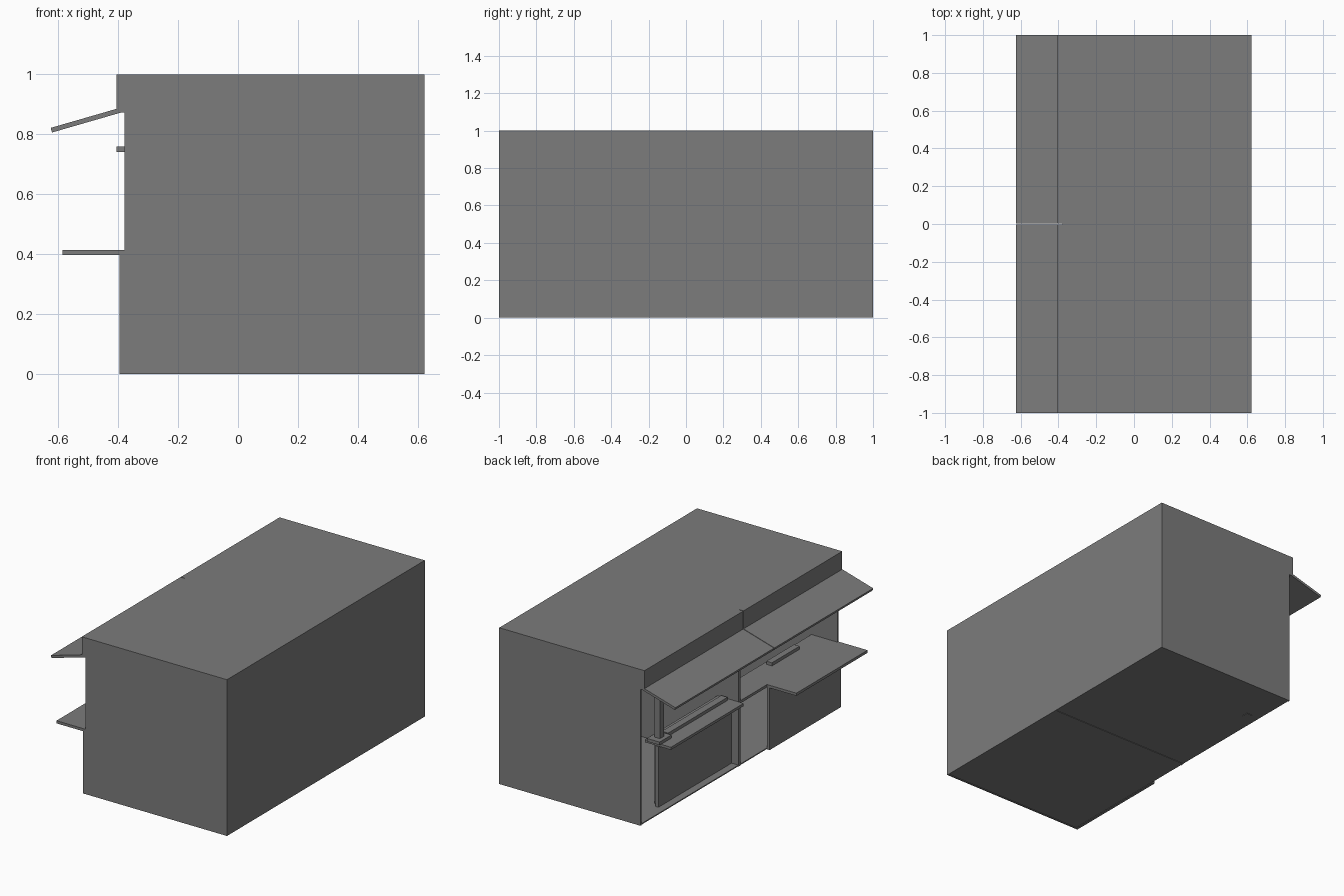
import bpy
import math

cube = bpy.data.objects.get("Cube")
if cube:
    bpy.data.objects.remove(cube, do_unlink=True)

grey = bpy.data.materials.new("plain_grey")
grey.use_nodes = True
colour = (0.2, 0.2, 0.2, 1)
grey.diffuse_color = colour
grey.node_tree.nodes["Principled BSDF"].inputs["Base Color"].default_value = colour


def box(name, x, y, z):
    """Flat-sided box from its (low, high) range on each axis."""
    spans = (x, y, z)
    bpy.ops.mesh.primitive_cube_add(size=1, location=[sum(s) / 2 for s in spans])
    ob = bpy.context.object
    ob.name = name
    ob.scale = [s[1] - s[0] for s in spans]
    bpy.ops.object.transform_apply(location=False, rotation=False, scale=True)
    ob.data.materials.append(grey)
    return ob


FRONT, BACK = -0.378, 0.622
WALL = 0.01

# Shell: thin walls, floor and roof, open along the serving side
box("rear_wall", (BACK - WALL, BACK), (-1, 1), (0, 1))
for side, name in ((-1, "front_end_wall"), (1, "back_end_wall")):
    box(name, (FRONT, BACK - WALL), sorted((side, side * (1 - WALL))), (0, 1))
box("divider_wall", (FRONT, BACK - WALL), (-WALL, WALL), (0, 0.99))
box("floor", (FRONT, BACK - WALL), (-1 + WALL, 1 - WALL), (0.003, 0.01))
box("roof", (FRONT, BACK - WALL), (-1 + WALL, 1 - WALL), (0.99, 1))

# Fascia and sloping awning over each stall
slope = math.atan2(0.065, 0.225)
for name, y in (("front", (-1, -0.002)), ("back", (0.002, 1))):
    box(name + "_fascia", (-0.406, FRONT), y, (0.885, 1))
    box(name + "_fascia_lip", (-0.4, FRONT), y, (0.873, 0.885))
    awning = box(name + "_awning", (-0.1225, 0.1225), y, (-0.008, 0.008))
    awning.location.x = -0.505
    awning.location.z = 0.848
    awning.rotation_euler.y = -slope

# Front stall: wide counter with an overhang beyond its panel
box("front_counter", (FRONT, -0.195), (-0.99, -WALL), (0.398, 0.415))
box("front_counter_overhang", (-0.585, FRONT), (-1, -0.28), (0.398, 0.415))
box("front_counter_panel", (-0.396, FRONT), (-1, -0.28), (0, 0.398))
box("counter_block", (-0.255, -0.215), (-0.785, -0.505), (0.415, 0.435))

# Back stall: recessed counter with a raised ledge
box("back_counter", (-0.415, -0.23), (WALL, 0.745), (0.398, 0.415))
box("back_counter_panel", (-0.33, -0.31), (WALL, 0.75), (0.01, 0.398))
box("counter_ledge", (-0.315, -0.27), (0.03, 0.63), (0.415, 0.435))

# Post standing through the counter, with a collar and a top arm
box("post_collar", (-0.345, -0.255), (0.64, 0.76), (0.415, 0.435))
box("post", (-0.32, -0.28), (0.68, 0.72), (0, 0.76))
box("post_arm", (-0.406, -0.28), (0.66, 0.74), (0.742, 0.76))
